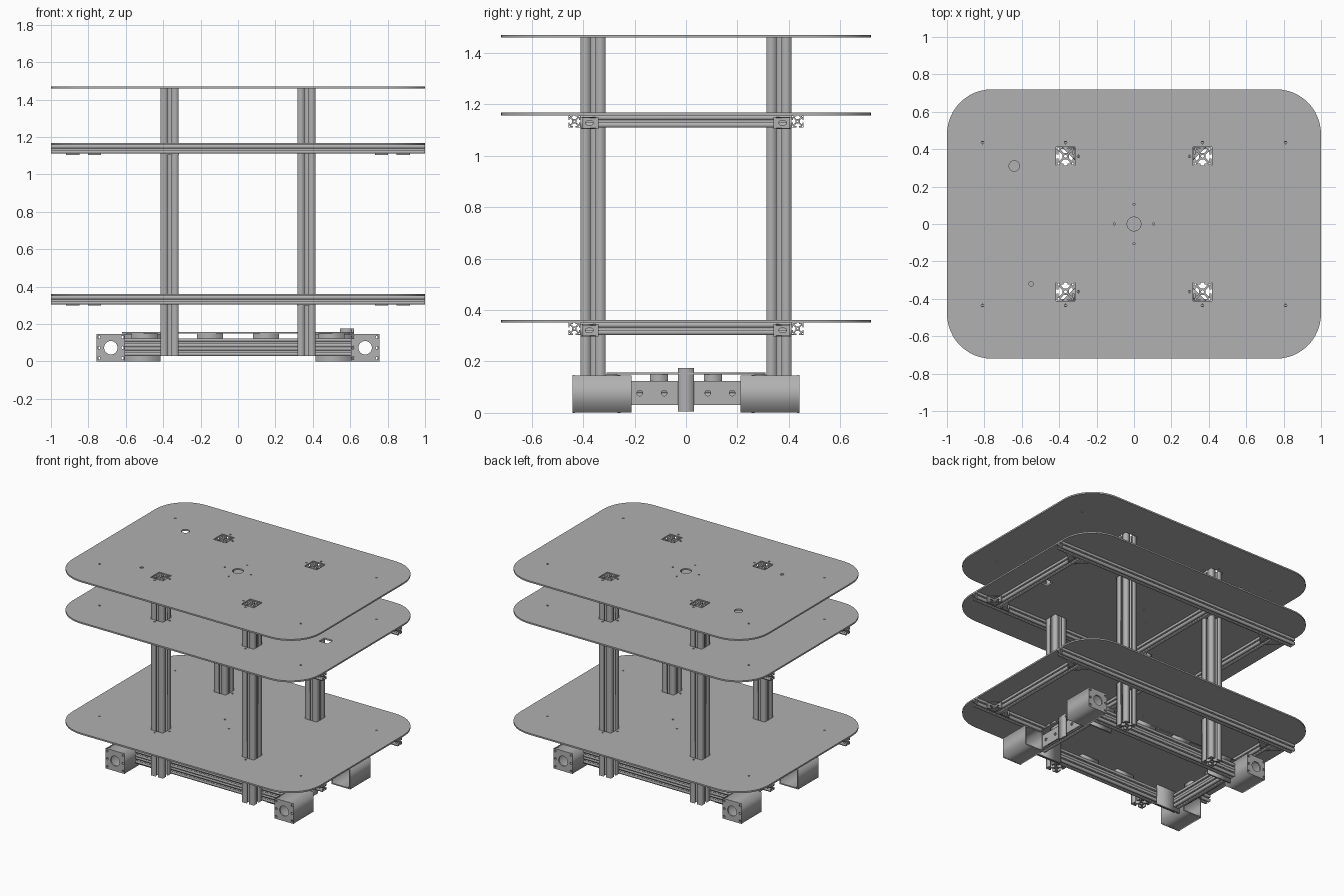
import bpy, math
from mathutils import Matrix, Vector

if "Cube" in bpy.data.objects:
    bpy.data.objects.remove(bpy.data.objects["Cube"])

grey = bpy.data.materials.new("aluminium_grey")
grey.use_nodes = True
grey.diffuse_color = (0.44, 0.44, 0.44, 1)
grey.node_tree.nodes["Principled BSDF"].inputs["Base Color"].default_value = (0.44, 0.44, 0.44, 1)

# Columns: where profile u, profile v and the extrusion direction point
AXES = {
    "x": ((0, 1, 0), (0, 0, 1), (1, 0, 0)),
    "y": ((1, 0, 0), (0, 0, 1), (0, -1, 0)),
    "z": ((1, 0, 0), (0, 1, 0), (0, 0, 1)),
}


def rect(w, h, u=0, v=0):
    return [(u + a * w / 2, v + b * h / 2) for a, b in ((-1, -1), (1, -1), (1, 1), (-1, 1))]


def circle(r, u=0, v=0, n=24):
    return [(u + r * math.cos(2 * math.pi * i / n), v + r * math.sin(2 * math.pi * i / n)) for i in range(n)]


def rounded(w, h, r, n=12):
    pts = []
    for k, (a, b) in enumerate(((1, 1), (-1, 1), (-1, -1), (1, -1))):
        for i in range(n + 1):
            t = math.pi / 2 * (k + i / n)
            pts.append((a * (w / 2 - r) + r * math.cos(t), b * (h / 2 - r) + r * math.sin(t)))
    return pts


def extrude(name, loops, length, centre, axis="z"):
    """Fill an outline with holes and extrude it, centred, along an axis."""
    curve = bpy.data.curves.new(name, "CURVE")
    curve.dimensions = "2D"
    curve.fill_mode = "BOTH"
    curve.extrude = length / 2
    for loop in loops:
        s = curve.splines.new("POLY")
        s.points.add(len(loop) - 1)
        for p, (u, v) in zip(s.points, loop):
            p.co = (u, v, 0, 1)
        s.use_cyclic_u = True
    tmp = bpy.data.objects.new(name + "_outline", curve)
    bpy.context.collection.objects.link(tmp)
    deps = bpy.context.evaluated_depsgraph_get()
    mesh = bpy.data.meshes.new_from_object(tmp.evaluated_get(deps))
    bpy.data.objects.remove(tmp)
    mesh.transform(Matrix(AXES[axis]).transposed().to_4x4())
    mesh.transform(Matrix.Translation(Vector(centre)))
    mesh.materials.clear()
    mesh.materials.append(grey)
    mesh.name = name
    obj = bpy.data.objects.new(name, mesh)
    bpy.context.collection.objects.link(obj)
    return obj


def box(name, x0, x1, y0, y1, z0, z1):
    return extrude(name, [rect(abs(x1 - x0), abs(y1 - y0))], z1 - z0,
                   ((x0 + x1) / 2, (y0 + y1) / 2, (z0 + z1) / 2))


def slotted(h):
    """Square T-slot section with a bore and hollow corners."""
    side = [(-1, 1), (-.22, 1), (-.22, .8), (-.58, .8), (-.22, .36),
            (.22, .36), (.58, .8), (.22, .8), (.22, 1)]
    outer = []
    for k in range(4):
        c, s = ((1, 0), (0, -1), (-1, 0), (0, 1))[k]
        outer += [((x * c - y * s) * h, (x * s + y * c) * h) for x, y in side]
    loops = [outer, circle(.17 * h, n=12)]
    loops += [rect(.2 * h, .2 * h, a * .8 * h, b * .8 * h) for a in (-1, 1) for b in (-1, 1)]
    return loops


SIGNS = [(a, b) for a in (-1, 1) for b in (-1, 1)]
PX, PY, POST, RAIL = .366, .362, .048, .0235

# Upright posts
for a, b in SIGNS:
    extrude("post", slotted(POST), 1.435, (a * PX, b * PY, .7475))

# Shelf plates with post cut-outs and bolt holes
common = [rect(.1, .1, a * PX, b * PY) for a, b in SIGNS]
for a, b in SIGNS:
    for u, v in ((.81, .435), (PX, .435), (.297, PY)):
        common.append(circle(.007, a * u, b * v, 10))
common += [circle(.006, u, v, 10) for u, v in ((.105, 0), (-.105, 0), (0, .105), (0, -.105))]
top_holes = [circle(.037), circle(.028, -.64, .31), circle(.012, -.55, -.32)]
plate = rounded(2, 1.44, .24)
extrude("top_plate", [plate] + common + top_holes, .011, (0, 0, 1.4655))
extrude("middle_plate", [plate] + common + [rect(.07, .06, .73, -.03)], .011, (0, 0, 1.1635))
extrude("lower_plate", [plate] + common, .011, (0, 0, .3565))


# Corner bracket: two slotted flanges and a gusset
def bracket(x, side, b, z):
    w, t, h = .07, .009, .047
    slot = rounded(.03, .016, .0079, 5)
    extrude("bracket_flange", [rect(w, h), slot], t, (x + side * w / 2, b * (.411 - t / 2), z), "y")
    extrude("bracket_flange", [rect(w, h), slot], t, (x + side * t / 2, b * (.411 - w / 2), z), "x")
    tri = [(0, 0), (side * w, 0), (0, -b * w)]
    for dz in (-h / 2 + .002, h / 2 - .002):
        extrude("bracket_gusset", [tri], .004, (x, b * .411, z + dz))


# Shelf rail frames
for top, inner in ((1.158, -1), (.351, 1)):
    z = top - RAIL
    for b in (-1, 1):
        extrude("long_rail", slotted(RAIL), 2, (0, b * .4345, z), "x")
    for x in (-.825, .825, inner * .2925):
        extrude("cross_rail", slotted(RAIL), .82, (x, 0, z), "y")
        for side in (-1, 1):
            if abs(x) > .5 or side == inner:
                for b in (-1, 1):
                    bracket(x + side * RAIL, side, b, z - .006)

# Base frame: doubled rails along the length and across the ends
for z in (.0535, .1005):
    for s in (-1, 1):
        extrude("base_long_rail", slotted(RAIL), 1.21, (0, s * .29, z), "x")
        extrude("base_end_rail", slotted(RAIL), .53, (s * .575, 0, z), "y")
bolts = [circle(.011, y, 0, 16) for y in (-.18, -.085, 0, .085, .18)]
for s in (-1, 1):
    extrude("base_end_plate", [rect(.43, .094)] + bolts, .008, (s * .602, 0, .077), "x")

# Base tray with its spacers
extrude("base_tray", [rect(1.24, .62)], .008, (0, 0, .153))
for s in (-1, 1):
    for x in (-.5, -.15, .15, .5):
        box("tray_spacer", x - .07, x + .07, s * .267, s * .313, .124, .149)
    for y in (-.105, .105):
        box("end_spacer", s * .552, s * .598, y - .035, y + .035, .124, .149)

# Corner housings: square tubes with a bored cap at the outer end
cap = [rect(.152, .147), circle(.036, n=32)]
cap += [circle(.008, a * .064, v, 12) for a in (-1, 1) for v in (-.056, 0, .056)]
for a, b in SIGNS:
    extrude("corner_housing", [rect(.15, .145), rect(.134, .129)], .22, (a * .68, b * .322, .0735), "y")
    extrude("housing_cap", cap, .01, (a * .68, b * .437, .0735), "y")
    box("housing_flange", a * .415, a * .605, b * .255, b * .266, 0, .147)

# Sensor mount on one end
box("sensor_mount", .606, .62, -.032, .032, .005, .175)
box("sensor_mount_arm", .545, .62, -.032, .032, .157, .175)
